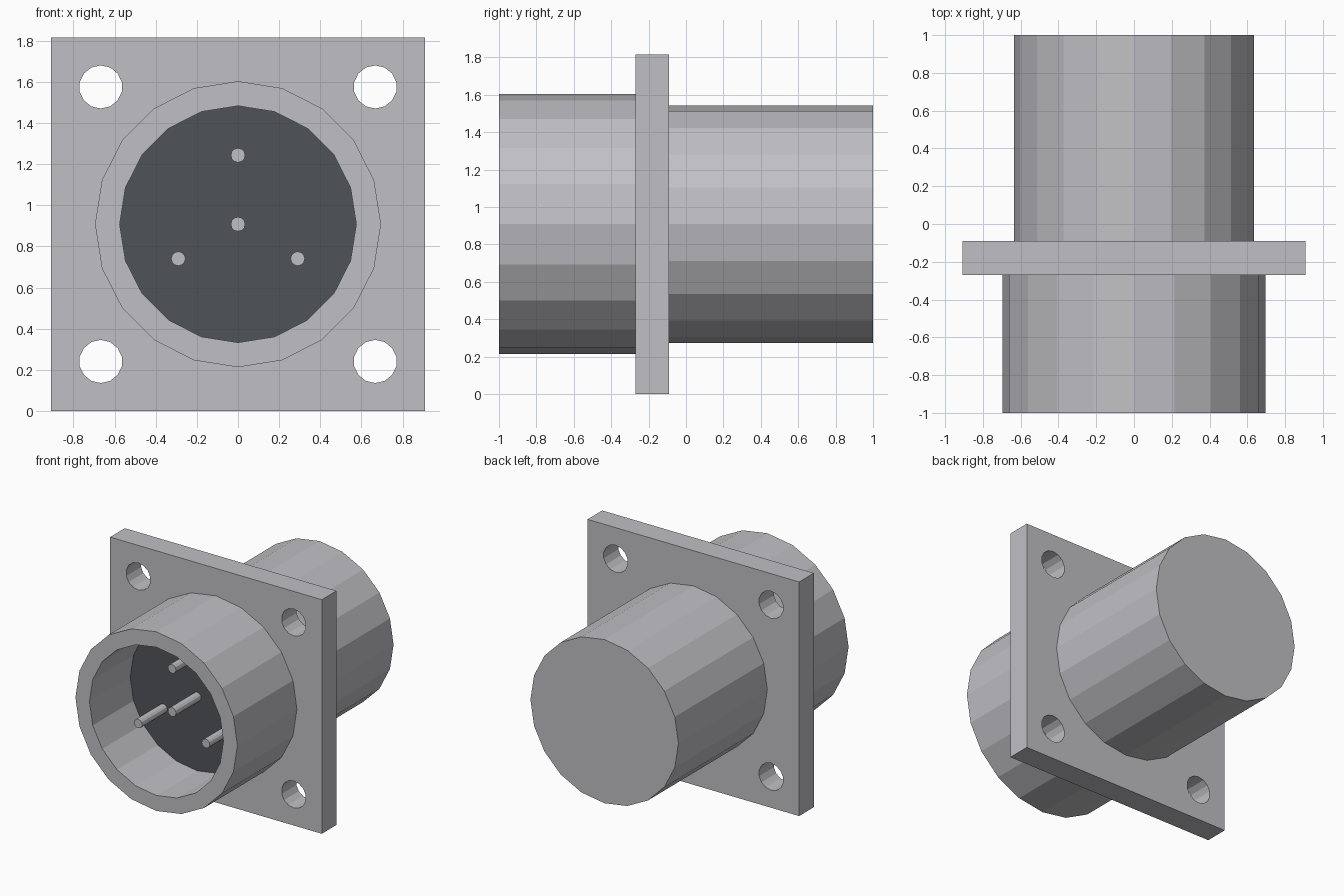
import bpy, bmesh
from math import sin, cos, pi
from mathutils import Vector

if "Cube" in bpy.data.objects:
    bpy.data.objects.remove(bpy.data.objects["Cube"])

MID = 0.908            # height of the connector axis, half the flange size
FLANGE_FRONT, FLANGE_BACK = -0.27, -0.09
FLOOR = -0.5           # insulator face inside the socket


def material(name, colour):
    mat = bpy.data.materials.new(name)
    mat.use_nodes = True
    mat.diffuse_color = colour
    mat.node_tree.nodes["Principled BSDF"].inputs["Base Color"].default_value = colour
    return mat


metal = material("light grey metal", (0.53, 0.53, 0.56, 1))
dark = material("dark grey insulator", (0.08, 0.088, 0.097, 1))


def finish(name, bm, mat):
    bmesh.ops.recalc_face_normals(bm, faces=bm.faces)
    mesh = bpy.data.meshes.new(name)
    bm.to_mesh(mesh)
    bm.free()
    mesh.materials.append(mat)
    obj = bpy.data.objects.new(name, mesh)
    bpy.context.collection.objects.link(obj)
    return obj


def ring(bm, radius, y, sides, x=0, z=MID):
    return [bm.verts.new((x + radius * sin(2 * pi * i / sides), y,
                          z + radius * cos(2 * pi * i / sides)))
            for i in range(sides)]


def lathe(name, profile, mat, sides=20, x=0, z=MID):
    """Faceted solid along y from (radius, y) pairs, capped at both ends."""
    bm = bmesh.new()
    rings = [ring(bm, r, y, sides, x, z) for r, y in profile]
    for a, b in zip(rings, rings[1:]):
        for i in range(sides):
            j = (i + 1) % sides
            bm.faces.new((a[i], a[j], b[j], b[i]))
    bm.faces.new(rings[0])
    bm.faces.new(rings[-1])
    return finish(name, bm, mat)


# Square flange with four screw holes
bm = bmesh.new()
loops = [[bm.verts.new((x, FLANGE_FRONT, MID + z))
          for x, z in ((-MID, -MID), (MID, -MID), (MID, MID), (-MID, MID))]]
for sx in (-1, 1):
    for sz in (-1, 1):
        loops.append(ring(bm, 0.105, FLANGE_FRONT, 14, 0.667 * sx, MID + 0.667 * sz))
edges = [bm.edges.new((loop[i - 1], loop[i])) for loop in loops for i in range(len(loop))]
bmesh.ops.triangle_fill(bm, edges=edges, use_beauty=True, normal=Vector((0, -1, 0)))
extruded = bmesh.ops.extrude_face_region(bm, geom=bm.faces[:], use_keep_orig=True)
bmesh.ops.translate(bm, vec=(0, FLANGE_BACK - FLANGE_FRONT, 0),
                    verts=[v for v in extruded["geom"] if isinstance(v, bmesh.types.BMVert)])
finish("flange", bm, metal)

# Front socket: open cup whose floor is the dark insulator
socket = lathe("front_socket", [(0.695, FLANGE_FRONT), (0.695, -1), (0.575, -1), (0.575, FLOOR)], metal)
socket.data.materials.append(dark)
for face in socket.data.polygons:
    if abs(face.center.y - FLOOR) < 0.01 and abs(face.normal.y) > 0.9:
        face.material_index = 1

# Rear barrel with closed end
lathe("rear_barrel", [(0.635, FLANGE_BACK), (0.635, 1)], metal)

# Contact pins: one central, three around it
lathe("centre_pin", [(0.035, FLOOR), (0.035, -0.81)], metal, 12)
for k in range(3):
    angle = 2 * pi * k / 3
    lathe(f"outer_pin_{k + 1}", [(0.035, FLOOR), (0.035, -0.81)], metal, 12,
          0.335 * sin(angle), MID + 0.335 * cos(angle))
